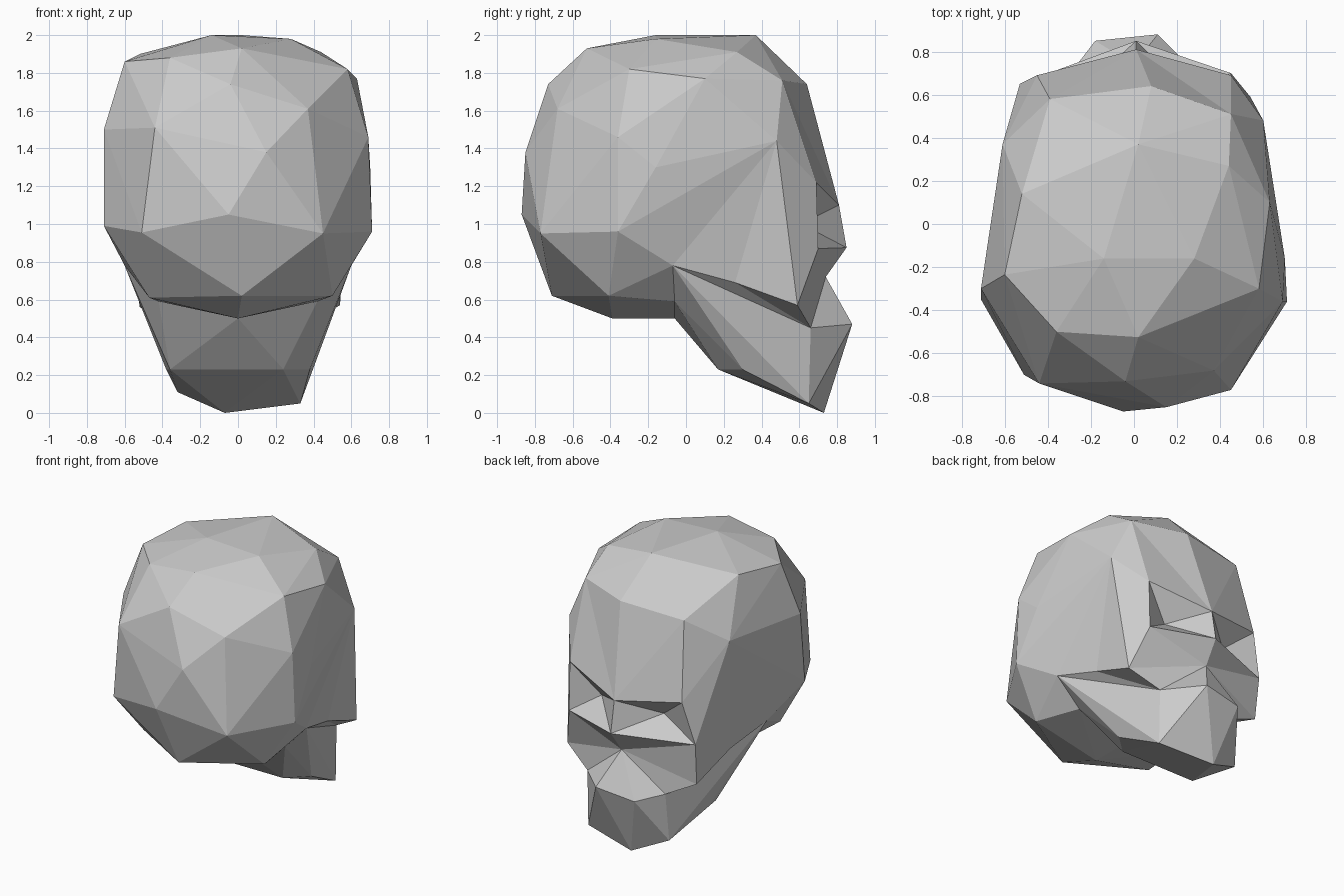
import bpy
import bmesh
from mathutils import Vector

if "Cube" in bpy.data.objects:
    bpy.data.objects.remove(bpy.data.objects["Cube"], do_unlink=True)

# One plain grey for the whole model
bone = bpy.data.materials.new("bone_grey")
bone.use_nodes = True
bone.diffuse_color = (.6, .6, .6, 1)
bone.node_tree.nodes["Principled BSDF"].inputs["Base Color"].default_value = bone.diffuse_color


def finish(name, bm):
    """Store a bmesh as a flat shaded object."""
    mesh = bpy.data.meshes.new(name)
    bm.to_mesh(mesh)
    bm.free()
    mesh.materials.append(bone)
    obj = bpy.data.objects.new(name, mesh)
    bpy.context.scene.collection.objects.link(obj)


def hull(name, points):
    """Wrap points in a faceted convex shell."""
    bm = bmesh.new()
    for p in points:
        bm.verts.new(p)
    bmesh.ops.convex_hull(bm, input=bm.verts[:])
    loose = [v for v in bm.verts if not v.link_faces]
    bmesh.ops.delete(bm, geom=loose, context="VERTS")
    bmesh.ops.recalc_face_normals(bm, faces=bm.faces[:])
    finish(name, bm)


# Landmarks of the face: shared middle points, then one set per side
middle = {
    "forehead": (.08, .64, 1.74),
    "bridge": (.01, .81, 1.1),
    "nose": (.01, .85, .875),
    "lip": (0, .74, .72),
}
left = {
    "temple_top": (.45, .51, 1.76),
    "temple": (.6, .48, 1.44),
    "ear": (.6, -.07, .78),
    "brow": (.45, .69, 1.22),
    "socket": (.25, .61, 1.0),
    "cheek": (.45, .7, .87),
    "cheek_low": (.54, .59, .57),
    "cheek_back": (.54, .26, .69),
    "mouth": (.33, .66, .45),
    "tooth": (.11, .88, .47),
    "jaw": (.38, .3, .23),
    "jaw_inner": (.24, .17, .23),
    "chin": (.33, .65, .05),
    "base": (.42, -.06, .59),
}
# The other side is mirrored, with a few landmarks shifted
right = {key: (-x, y, z) for key, (x, y, z) in left.items()}
right.update({
    "temple_top": (-.39, .58, 1.7),
    "temple": (-.61, .37, 1.53),
    "brow": (-.45, .69, 1.16),
    "cheek": (-.53, .65, .86),
    "cheek_low": (-.52, .62, .56),
    "mouth": (-.31, .68, .455),
    "tooth": (-.18, .85, .43),
    "chin": (-.32, .65, .11),
    "jaw_inner": (-.36, .17, .23),
})

# Cranium
back = [(-.05, -.87, 1.05), (.15, -.85, 1.38), (-.44, -.74, 1.51), (-.51, -.7, .955),
        (.45, -.77, .95), (-.04, -.73, 1.74), (.37, -.68, 1.61), (.02, -.71, .62)]
sides = [(.71, -.36, .96), (.69, -.36, 1.46), (.7, -.16, 1.3), (.63, .1, 1.77),
         (.58, -.3, 1.82), (-.71, -.35, .99), (-.71, -.3, 1.5), (-.6, -.235, 1.86)]
crown = [(-.36, -.5, 1.88), (.02, -.525, 1.93), (-.14, -.16, 2), (.28, -.16, 1.98),
         (.02, .37, 2), (-.52, .14, 1.9), (.44, .27, 1.91)]
under = [(.5, -.41, .62), (-.47, -.41, .61), (0, -.39, .5), (0, -.06, .5)]
rim = [s[key] for s in (left, right) for key in ("temple_top", "temple", "ear", "base")]
hull("cranium", back + sides + crown + under + rim + [middle["forehead"]])

# Jaw
jaw_keys = ("ear", "base", "mouth", "tooth", "jaw", "jaw_inner", "chin")
hull("jaw", [s[key] for s in (left, right) for key in jaw_keys]
     + [under[-1], (-.07, .73, 0)])

# Face: forehead, sunken eye sockets, nose, cheeks and upper lip
brow_patches = ["forehead temple_top bridge", "temple_top brow bridge",
                "temple_top temple brow", "temple cheek brow"]
cheek_patches = ["temple cheek_low cheek", "temple cheek_back cheek_low",
                 "temple ear cheek_back", "cheek_back cheek_low mouth",
                 "ear cheek_back mouth"]
socket_patches = ["socket bridge brow", "socket brow cheek",
                  "socket cheek nose", "socket nose bridge"]
lip_patches = ["nose cheek lip", "cheek cheek_low lip",
               "cheek_low mouth lip", "mouth tooth lip"]
bm = bmesh.new()
shared = {key: bm.verts.new(p) for key, p in middle.items()}
teeth = []
for side in (left, right):
    verts = dict(shared)
    verts.update({key: bm.verts.new(p) for key, p in side.items()})
    teeth.append(verts["tooth"])
    for patch in brow_patches + cheek_patches + socket_patches + lip_patches:
        bm.faces.new([verts[key] for key in patch.split()])
bm.faces.new(teeth + [shared["lip"]])
bmesh.ops.delete(bm, geom=[v for v in bm.verts if not v.link_faces], context="VERTS")

# Turn every facet away from the middle of the head
core = Vector((0, 0, .95))
for face in bm.faces:
    face.normal_update()
    if face.normal.dot(face.calc_center_median() - core) < 0:
        face.normal_flip()
finish("face", bm)
